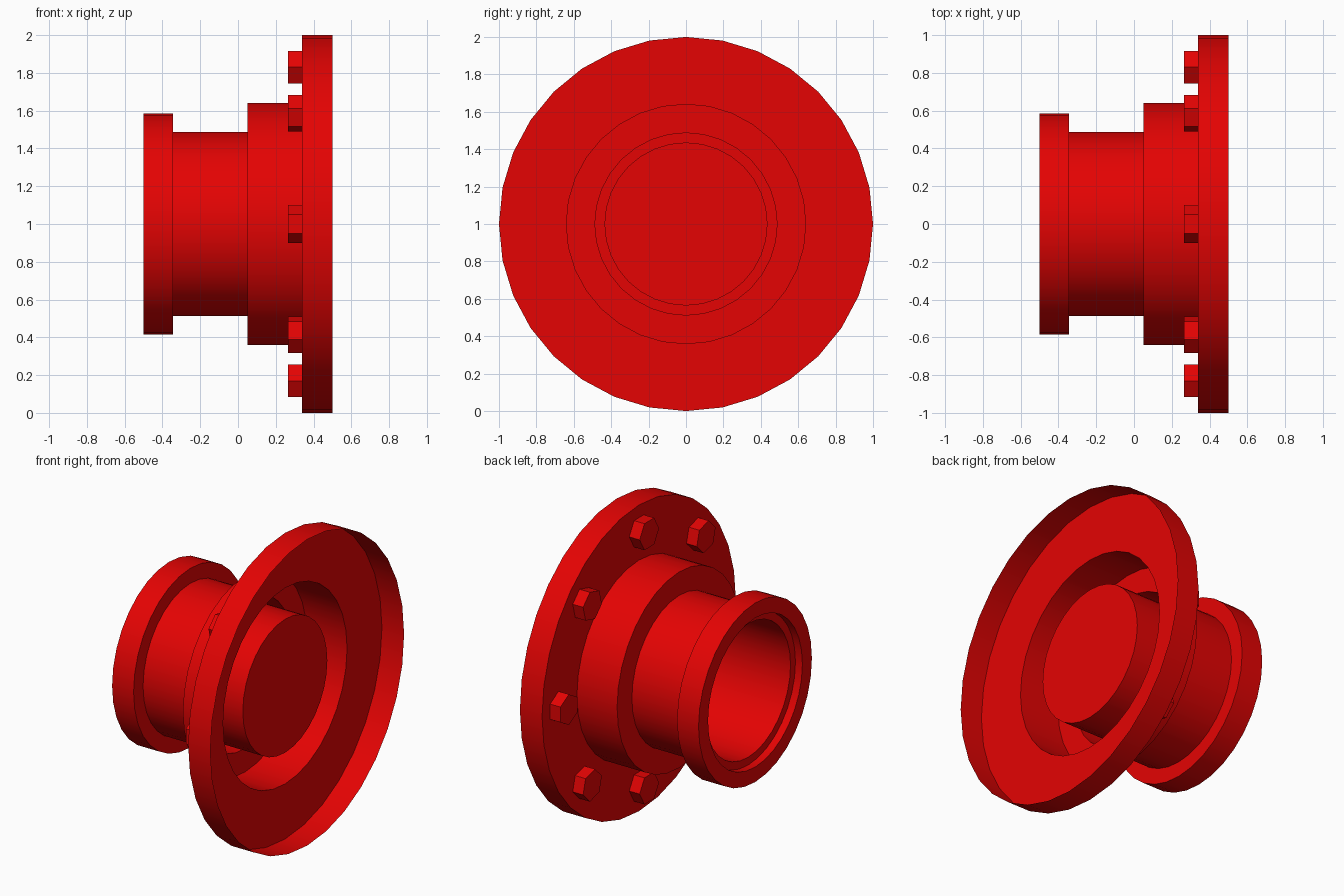
import bpy
import bmesh
from math import cos, sin, pi

if "Cube" in bpy.data.objects:
    bpy.data.objects.remove(bpy.data.objects["Cube"], do_unlink=True)

SIDES = 32
CENTRE_Z = 1.0
FLANGE_X = 0.34

red = bpy.data.materials.new("red_paint")
red.use_nodes = True
colour = (0.78, 0.001, 0.001, 1)
red.diffuse_color = colour
red.node_tree.nodes["Principled BSDF"].inputs["Base Color"].default_value = colour


def finish(name, bm):
    """Turn a bmesh into a painted, smooth-by-angle object."""
    mesh = bpy.data.meshes.new(name)
    bm.to_mesh(mesh)
    bm.free()
    mesh.materials.append(red)
    obj = bpy.data.objects.new(name, mesh)
    bpy.context.collection.objects.link(obj)
    bpy.ops.object.select_all(action="DESELECT")
    obj.select_set(True)
    bpy.context.view_layer.objects.active = obj
    bpy.ops.object.shade_smooth_by_angle(angle=pi / 6)


def add_ring(bm, x, radius, sides=SIDES, y=0, z=CENTRE_Z, turn=0):
    angles = [turn + 2 * pi * i / sides for i in range(sides)]
    return [bm.verts.new((x, y + radius * cos(a), z + radius * sin(a))) for a in angles]


def skin(bm, rings):
    """Join successive rings and close the last one; faces point outward."""
    for a, b in zip(rings, rings[1:]):
        for i in range(len(a)):
            j = (i + 1) % len(a)
            bm.faces.new((a[i], b[i], b[j], a[j]))
    bm.faces.new(reversed(rings[-1]))


# Thin body: open flange rim, hub, barrel, end lip, bore folding back to a closed end
body = bmesh.new()
profile = [
    (0.5, 1), (FLANGE_X, 1), (FLANGE_X, 0.64), (0.05, 0.64), (0.05, 0.487),
    (-0.345, 0.487), (-0.345, 0.585), (-0.5, 0.585), (-0.5, 0.487),
    (-0.45, 0.487), (-0.45, 0.436), (FLANGE_X, 0.436)]
skin(body, [add_ring(body, x, r) for x, r in profile])
finish("flanged_body", body)

# Hexagonal bolt heads on the back of the flange, flats facing the axis
BOLTS = 8
for n in range(BOLTS):
    angle = 2 * pi * n / BOLTS
    bolt = bmesh.new()
    skin(bolt, [add_ring(bolt, x, 0.1, 6, 0.83 * cos(angle),
                         CENTRE_Z + 0.83 * sin(angle), angle + pi / 6)
                for x in (FLANGE_X, 0.265)])
    finish(f"bolt_{n + 1}", bolt)
